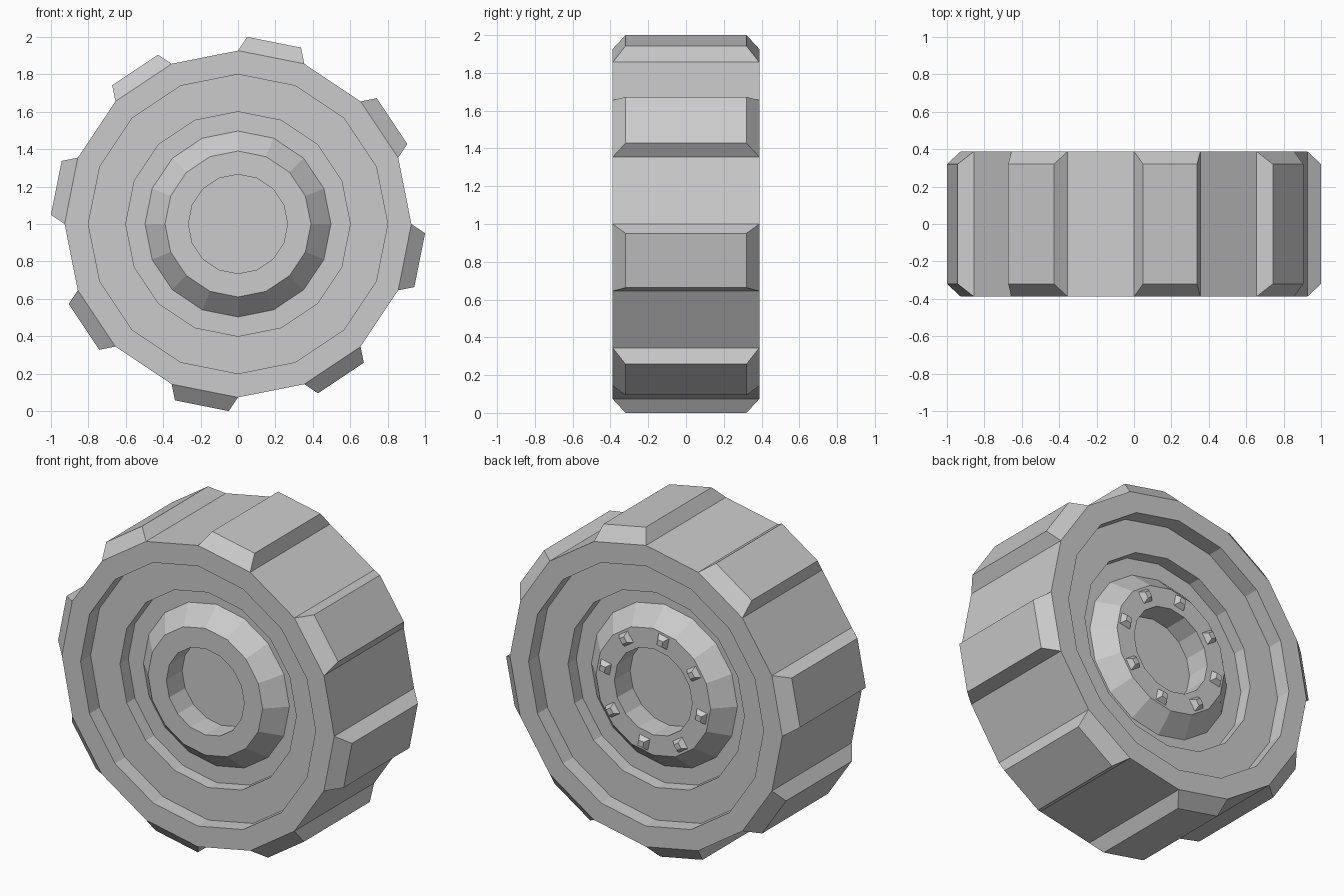
import bpy, bmesh
from math import sin, cos, pi
from mathutils import Vector

if "Cube" in bpy.data.objects:
    bpy.data.objects.remove(bpy.data.objects["Cube"])

SIDES = 16
STEP = 2 * pi / SIDES
R = 0.927      # tyre radius
W = 0.388      # half width
HUB = 0.318    # distance of the hub face from the middle


def finish(bm, name):
    bmesh.ops.recalc_face_normals(bm, faces=bm.faces)
    me = bpy.data.meshes.new(name)
    bm.to_mesh(me)
    bm.free()
    ob = bpy.data.objects.new(name, me)
    bpy.context.collection.objects.link(ob)
    return ob


def lathe(name, profile):
    """Spin (radius, y) points about the axle; cap both ends."""
    bm = bmesh.new()
    rings = [[bm.verts.new((r * sin(i * STEP), y, 1 + r * cos(i * STEP)))
              for i in range(SIDES)] for r, y in profile]
    for a, b in zip(rings, rings[1:]):
        for i in range(SIDES):
            j = (i + 1) % SIDES
            bm.faces.new((a[i], a[j], b[j], b[i]))
    bm.faces.new(rings[0])
    bm.faces.new(rings[-1])
    return finish(bm, name)


def frustum(bm, centre, u, v, n, base, top, height):
    """Tapered block: base and top are half sizes along u and v."""
    signs = ((-1, -1), (1, -1), (1, 1), (-1, 1))
    lo = [bm.verts.new(centre + u * a * base[0] + v * b * base[1]) for a, b in signs]
    hi = [bm.verts.new(centre + n * height + u * a * top[0] + v * b * top[1])
          for a, b in signs]
    bm.faces.new(lo)
    bm.faces.new(hi)
    for i in range(4):
        j = (i + 1) % 4
        bm.faces.new((lo[i], lo[j], hi[j], hi[i]))


def radial(a):
    return Vector((sin(a), 0, cos(a))), Vector((cos(a), 0, -sin(a)))


Y = Vector((0, 1, 0))
AXLE = Vector((0, 0, 1))

# Tyre, stepped rim and raised hub as one turned body, same on both sides
half = [(0.265, 0.165), (0.265, HUB), (0.39, HUB), (0.497, 0.21), (0.6, 0.21),
        (0.6, 0.29), (0.8, 0.29), (0.8, W), (R, W)]
lathe("wheel_body", [(r, -y) for r, y in half] + half[::-1])

# Tread blocks on every second side
bm = bmesh.new()
edge = R * sin(STEP / 2)
for k in range(8):
    n, t = radial(STEP / 2 + k * 2 * STEP)
    frustum(bm, AXLE + n * R * cos(STEP / 2), t, Y, n,
            (edge, W), (edge - 0.034, 0.32), 0.0815)
finish(bm, "tread_blocks")

# Wheel nuts on the back of the hub
bm = bmesh.new()
for k in range(8):
    n, t = radial(-STEP / 2 - k * 2 * STEP)
    frustum(bm, AXLE + n * 0.333 + Y * HUB, t, n, Y,
            (0.036, 0.036), (0.018, 0.018), 0.03)
finish(bm, "wheel_nuts")
